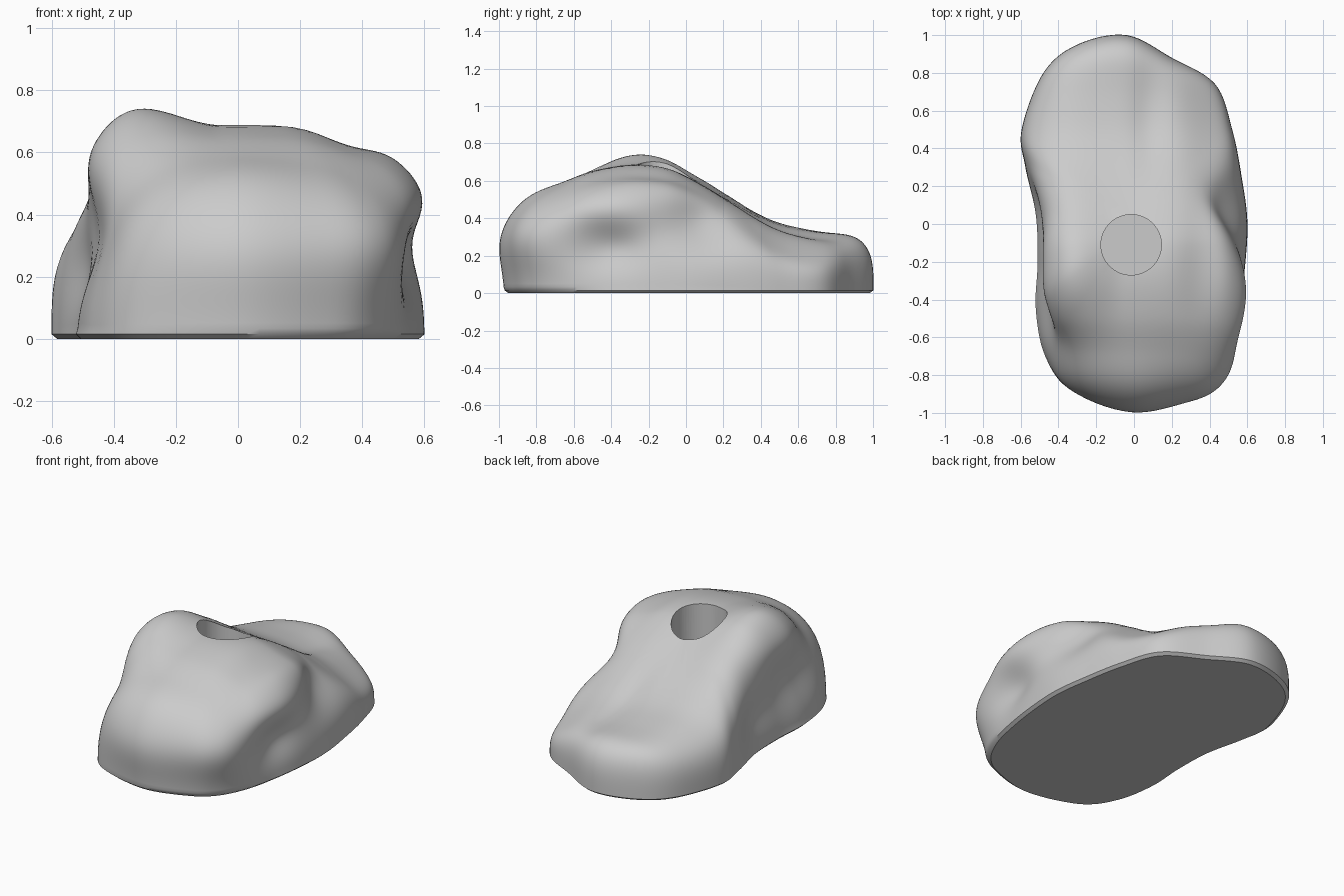
import bpy, math
from mathutils import Vector

if "Cube" in bpy.data.objects:
    bpy.data.objects.remove(bpy.data.objects["Cube"])

SEGMENTS, RINGS, POWER, LIP = 160, 48, 3.5, 0.015

# Footprint, counter-clockwise from the left side
OUTLINE = [(.6, .02), (.57, .25), (.52, .5), (.43, .74), (.2, .88), (-.04, 1), (-.3, .95),
           (-.48, .8), (-.595, .5), (-.575, .3), (-.52, .05), (-.51, -.2), (-.52, -.45),
           (-.47, -.7), (-.33, -.88), (0, -.97), (.28, -.9), (.42, -.8), (.51, -.63),
           (.56, -.42), (.59, -.2)]
# Height of the middle line from front to back
SPINE = [(-1, .69), (-.7, .645), (-.5, .672), (-.27, .69), (-.1, .67), (.05, .6), (.2, .515),
         (.4, .41), (.55, .365), (.75, .365), (1, .44)]
# Pushes on the top: x, y, x width, y width, height
SWELLS = [(-.44, -.74, .2, .28, -.12), (.08, .6, .1, .3, -.03),
          (.46, .66, .2, .33, -.11), (.58, -.42, .14, .28, .09), (.36, -.2, .12, .3, -.035)]
# Pushes on the walls: x, y, z, width, height, distance inward
DENTS = [(-.5, -.48, .32, .34, .18, .08), (.47, -.78, .32, .26, .2, -.075),
         (.55, -.42, .24, .2, .12, .055), (.55, .09, .38, .23, .17, .1),
         (.56, -.42, .47, .26, .13, -.06), (0, -1, .28, .4, .18, -.035),
         (-.54, .05, .22, .2, .12, .03), (-.46, -.2, .6, .3, .13, -.025)]


def bell(value):
    return math.exp(-value * value)


def spline(a, b, c, d, t):
    return .5 * (2 * b + (c - a) * t + (2 * a - 5 * b + 4 * c - d) * t ** 2
                 + (3 * b - a - 3 * c + d) * t ** 3)


def footprint(t):
    n = len(OUTLINE)
    i = int(t * n)
    points = [Vector(OUTLINE[(i + k) % n]) for k in (-1, 0, 1, 2)]
    return spline(*points, t * n - i)


def top_height(x, y):
    i = max(k for k in range(len(SPINE) - 1) if k == 0 or SPINE[k][0] <= y)
    (y0, _), (y1, _) = SPINE[i], SPINE[i + 1]
    heights = [SPINE[min(max(i + k, 0), len(SPINE) - 1)][1] for k in (-1, 0, 1, 2)]
    z = spline(*heights, min(max((y - y0) / (y1 - y0), 0), 1))
    # Raised ridge along the right side
    t = min(max((-x - .05) / .38, 0), 1)
    z += t * t * (3 - 2 * t) * (.03 + .09 * bell((y + .25) / .35))
    for sx, sy, wx, wy, h in SWELLS:
        z += h * bell((x - sx) / wx) * bell((y - sy) / wy)
    return z


def wall_push(p):
    move = Vector((0, 0, 0))
    inward = -Vector((p.x, p.y * .6, 0)).normalized()
    for x, y, z, width, height, amount in DENTS:
        flat = math.hypot(p.x - x, p.y - y)
        move += inward * amount * bell(flat / width) * bell((p.z - z) / height)
    return p + move


# Moulded body: chamfered foot, walls and domed top
verts, faces = [], []
edge = [footprint(i / SEGMENTS) for i in range(SEGMENTS)]
verts += [(p.x * .97, p.y * .98, 0) for p in edge]
for r in range(RINGS):
    angle = math.pi / 2 * (r / RINGS) ** 1.75
    reach = math.cos(angle) ** (2 / POWER)
    rise = math.sin(angle) ** (2 / POWER)
    for p in edge:
        x, y = p * reach
        point = Vector((x, y, LIP + rise * (top_height(x, y) - LIP)))
        verts.append(wall_push(point) if r else point)
verts.append((0, 0, top_height(0, 0)))
for r in range(RINGS):
    for i in range(SEGMENTS):
        j, a = (i + 1) % SEGMENTS, r * SEGMENTS
        faces.append((a + i, a + j, a + SEGMENTS + j, a + SEGMENTS + i))
last = RINGS * SEGMENTS
faces += [(last + i, last + (i + 1) % SEGMENTS, len(verts) - 1) for i in range(SEGMENTS)]
faces.append(tuple(reversed(range(SEGMENTS))))

mesh = bpy.data.meshes.new("hold_body")
mesh.from_pydata(verts, [], faces)
body = bpy.data.objects.new("hold_body", mesh)
bpy.context.collection.objects.link(body)

grey = bpy.data.materials.new("plain_grey")
grey.use_nodes = True
grey.diffuse_color = (.6, .6, .6, 1)
grey.node_tree.nodes["Principled BSDF"].inputs["Base Color"].default_value = (.6, .6, .6, 1)
mesh.materials.append(grey)

# Round bolt hole, closed at the bottom
bpy.ops.mesh.primitive_cylinder_add(vertices=64, radius=.16, depth=1, location=(-.015, -.11, .6))
cutter = bpy.context.object
cutter.name = "bolt_hole_cutter"
cutter.hide_render = True
cutter.data.materials.append(grey)
bpy.ops.object.select_all(action="DESELECT")
body.select_set(True)
bpy.context.view_layer.objects.active = body
hole = body.modifiers.new("bolt_hole", "BOOLEAN")
hole.operation, hole.solver, hole.object = "DIFFERENCE", "EXACT", cutter
bpy.ops.object.modifier_apply(modifier=hole.name)
bpy.data.objects.remove(cutter)
bpy.ops.object.shade_smooth_by_angle(angle=math.radians(35))
